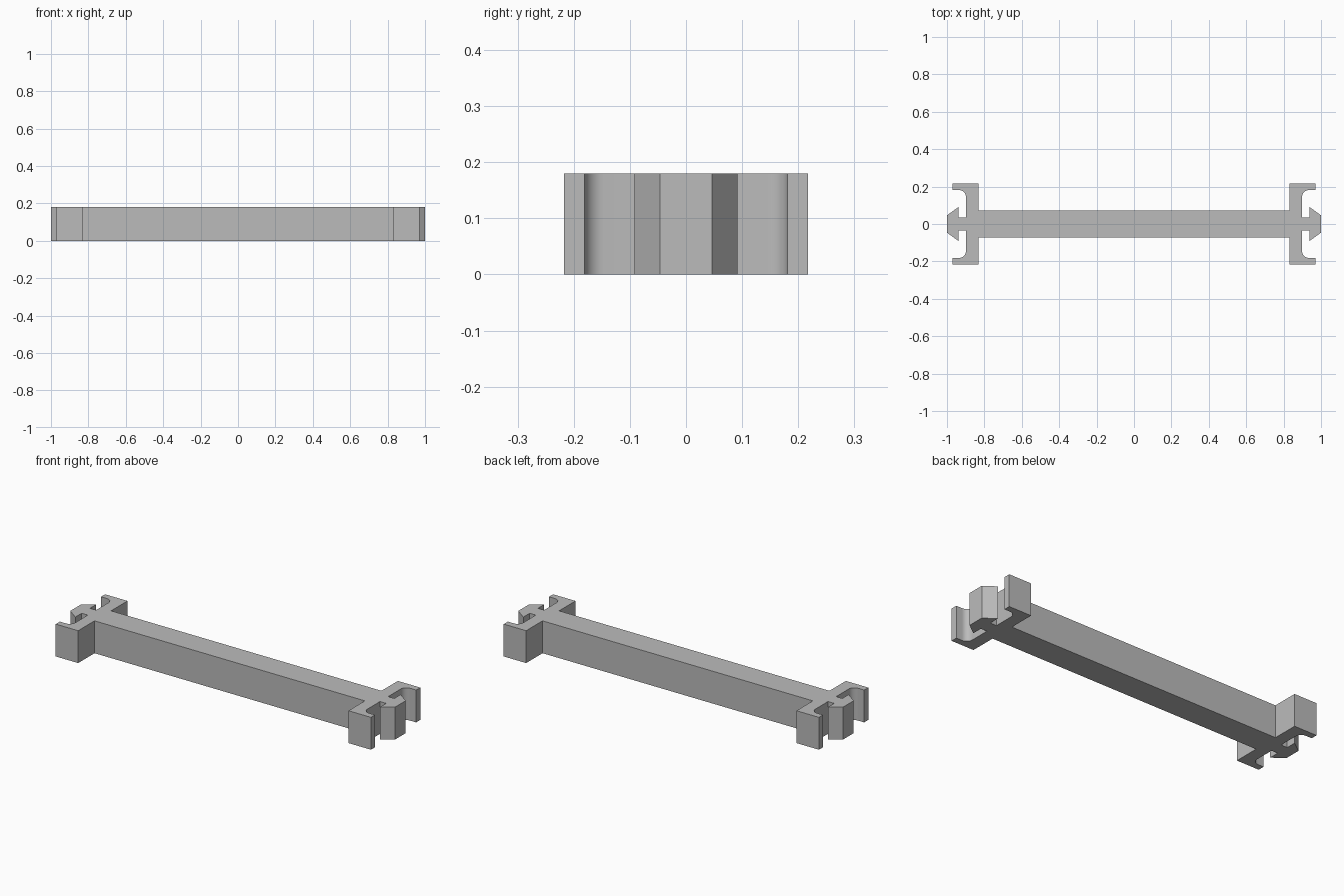
import bpy, bmesh, math

cube = bpy.data.objects.get("Cube")
if cube:
    bpy.data.objects.remove(cube, do_unlink=True)

HEIGHT = 0.18
FILLET = 0.035

grey = bpy.data.materials.new("plain grey")
grey.use_nodes = True
colour = (0.5, 0.5, 0.5, 1)
grey.diffuse_color = colour
grey.node_tree.nodes["Principled BSDF"].inputs["Base Color"].default_value = colour

# Quarter outline: bar edge, clip arm, filleted inner corner, stem, barbed tip
quarter = [(0.832, 0.073), (0.832, 0.217), (0.97, 0.217), (0.97, 0.181)]
cx, cy = 0.899 + FILLET, 0.181 - FILLET
for i in range(9):
    a = math.pi / 2 + i * math.pi / 16
    quarter.append((cx + FILLET * math.cos(a), cy + FILLET * math.sin(a)))
quarter += [(0.899, 0.036), (0.937, 0.036), (0.937, 0.092), (1.0, 0.046)]

# Mirror the quarter into the full closed outline
half = quarter + [(x, -y) for x, y in reversed(quarter)]
outline = half + [(-x, y) for x, y in reversed(half)]

# Extrude the outline upward
bm = bmesh.new()
face = bm.faces.new([bm.verts.new((x, y, 0)) for x, y in outline])
side = bmesh.ops.extrude_face_region(bm, geom=[face], use_keep_orig=True)
top = [v for v in side["geom"] if isinstance(v, bmesh.types.BMVert)]
bmesh.ops.translate(bm, verts=top, vec=(0, 0, HEIGHT))
bmesh.ops.recalc_face_normals(bm, faces=bm.faces)
mesh = bpy.data.meshes.new("connector_bar")
bm.to_mesh(mesh)
bm.free()
mesh.materials.append(grey)

bar = bpy.data.objects.new("connector_bar", mesh)
bpy.context.collection.objects.link(bar)
bpy.context.view_layer.objects.active = bar
bar.select_set(True)
bpy.ops.object.shade_smooth_by_angle(angle=math.radians(30))
